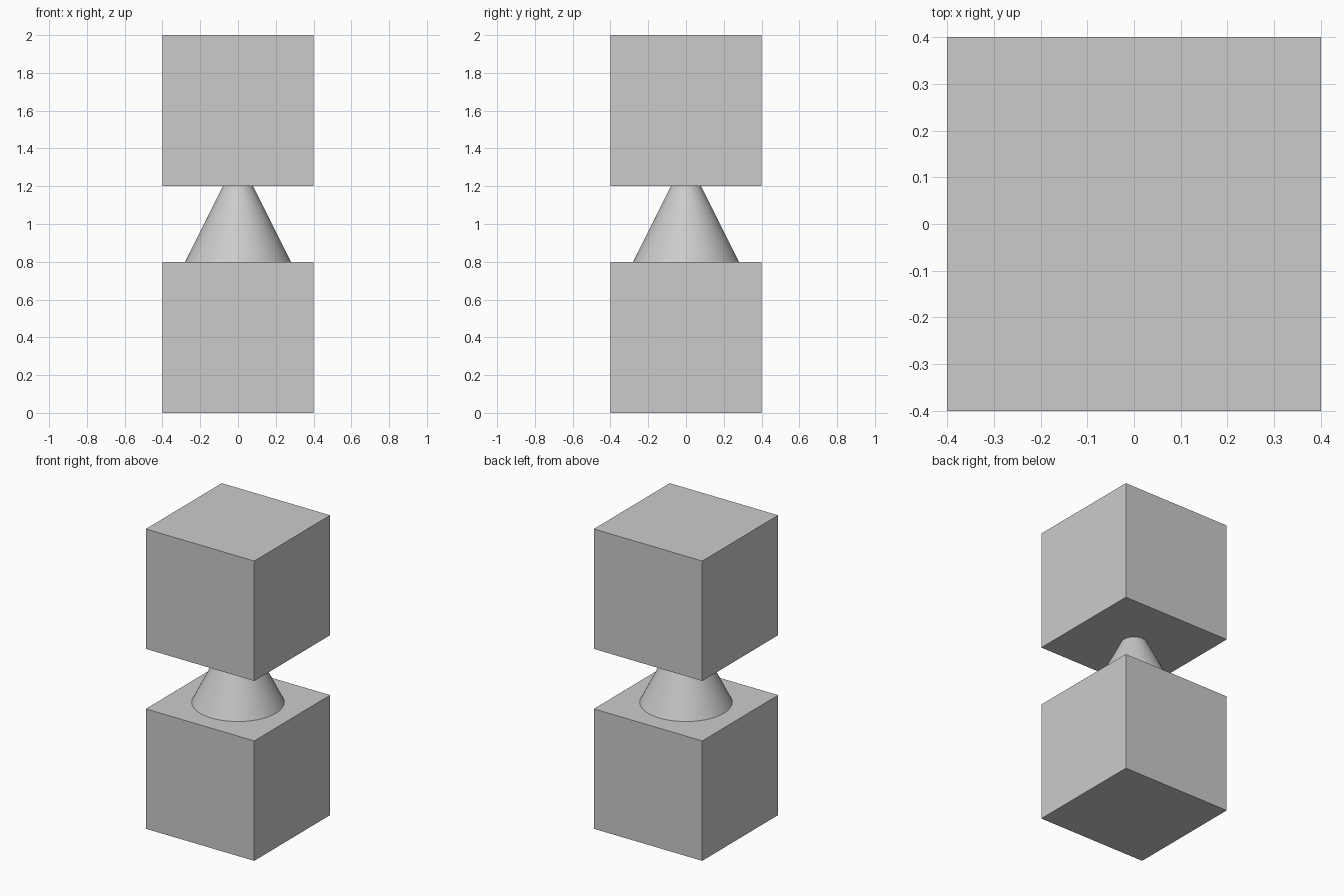
import bpy
import math

if "Cube" in bpy.data.objects:
    bpy.data.objects.remove(bpy.data.objects["Cube"])

SIZE = 0.8          # cube edge
GAP = 0.4           # space between the cubes


def add_cube(name, z_bottom):
    bpy.ops.mesh.primitive_cube_add(size=SIZE, location=(0, 0, z_bottom + SIZE / 2))
    bpy.context.object.name = name


# Lower and upper blocks
add_cube("lower_block", 0)
add_cube("upper_block", SIZE + GAP)

# Tapered neck joining the blocks
bpy.ops.mesh.primitive_cone_add(vertices=64, radius1=0.28, radius2=0.08, depth=GAP,
                                location=(0, 0, SIZE + GAP / 2))
bpy.context.object.name = "tapered_neck"
bpy.ops.object.shade_smooth_by_angle(angle=math.radians(30))
